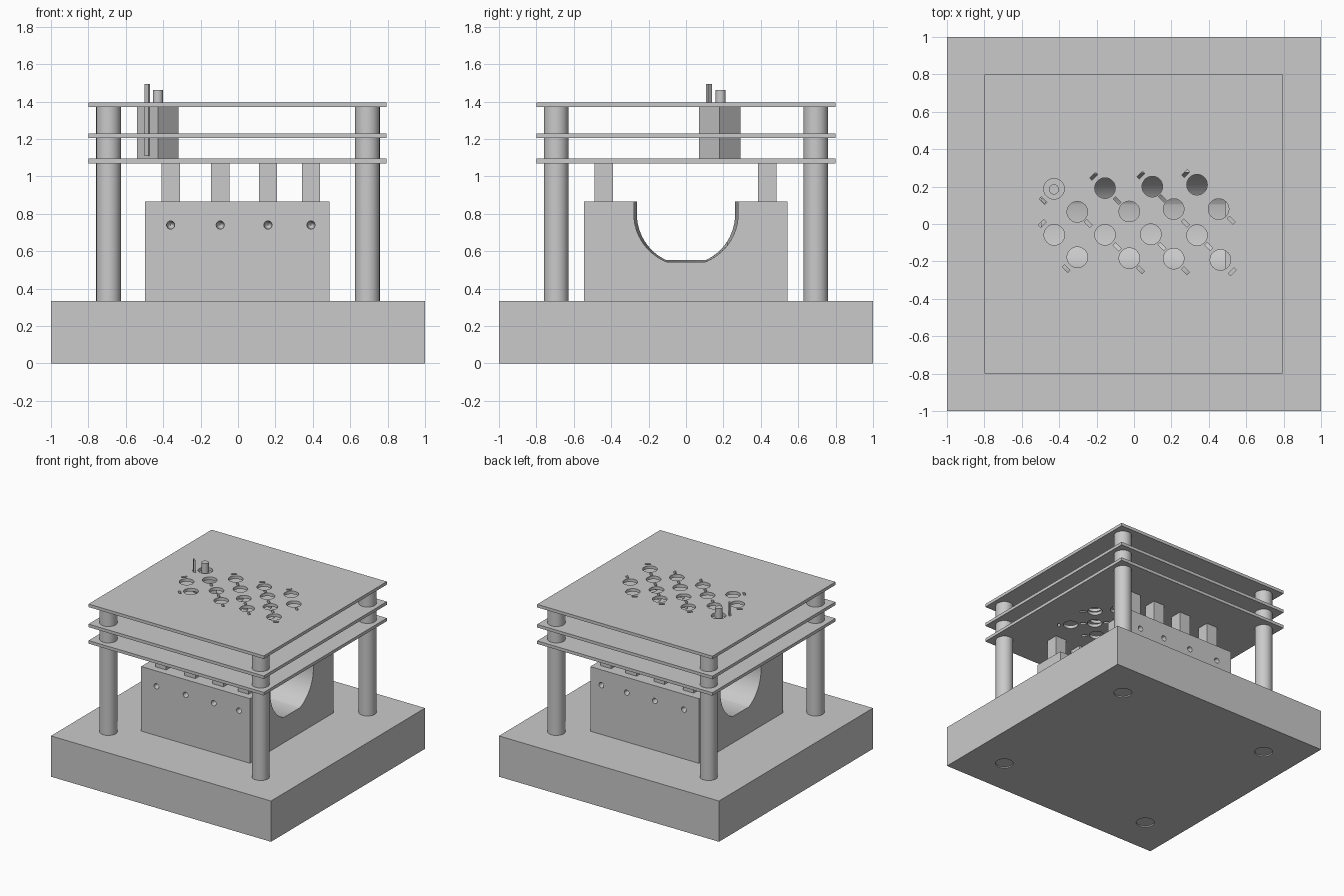
import bpy, bmesh, math
from mathutils import Matrix

cube = bpy.data.objects.get("Cube")
if cube:
    bpy.data.objects.remove(cube, do_unlink=True)

grey = bpy.data.materials.new("plain grey")
grey.use_nodes = True
grey.diffuse_color = (0.59, 0.59, 0.59, 1)
grey.node_tree.nodes["Principled BSDF"].inputs["Base Color"].default_value = (0.59, 0.59, 0.59, 1)


def box(bm, x, y, z, turn=0.0):
    """Box from ranges, turned about its own vertical axis."""
    centre = [(a + b) / 2 for a, b in (x, y, z)]
    size = [b - a for a, b in (x, y, z)]
    m = Matrix.Translation(centre) @ Matrix.Rotation(math.radians(turn), 4, "Z")
    bmesh.ops.create_cube(bm, size=1, matrix=m @ Matrix.Diagonal((*size, 1)))


def rod(bm, x, y, z0, z1, r, sides=48):
    m = Matrix.Translation((x, y, (z0 + z1) / 2))
    bmesh.ops.create_cone(bm, cap_ends=True, segments=sides, radius1=r, radius2=r,
                          depth=z1 - z0, matrix=m)


def finish(name, bm):
    bmesh.ops.recalc_face_normals(bm, faces=bm.faces)
    mesh = bpy.data.meshes.new(name)
    bm.to_mesh(mesh)
    bm.free()
    mesh.materials.clear()
    mesh.materials.append(grey)
    ob = bpy.data.objects.new(name, mesh)
    bpy.context.collection.objects.link(ob)
    return ob


def bake(ob):
    bpy.context.view_layer.update()
    graph = bpy.context.evaluated_depsgraph_get()
    return bpy.data.meshes.new_from_object(ob.evaluated_get(graph))


def cut(ob, *cutters):
    """Subtract the cutters, bake the result and drop the cutters."""
    for c in cutters:
        mod = ob.modifiers.new("cut", "BOOLEAN")
        mod.operation, mod.solver, mod.object = "DIFFERENCE", "EXACT", c
    baked = bake(ob)
    ob.modifiers.clear()
    ob.data = baked
    for c in cutters:
        bpy.data.objects.remove(c, do_unlink=True)


def smooth(ob):
    bpy.ops.object.select_all(action="DESELECT")
    ob.select_set(True)
    bpy.context.view_layer.objects.active = ob
    bpy.ops.object.shade_smooth_by_angle(angle=math.radians(30))


def plate_with_holes(name, outlines, z, thick):
    """Filled flat outline; every further outline becomes a hole."""
    curve = bpy.data.curves.new(name, "CURVE")
    curve.dimensions, curve.fill_mode, curve.extrude = "2D", "BOTH", thick / 2
    for outline in outlines:
        spline = curve.splines.new("POLY")
        spline.points.add(len(outline) - 1)
        for p, (x, y) in zip(spline.points, outline):
            p.co = (x, y, 0, 1)
        spline.use_cyclic_u = True
    sketch = bpy.data.objects.new(name, curve)
    bpy.context.collection.objects.link(sketch)
    bm = bmesh.new()
    bm.from_mesh(bake(sketch))
    bpy.data.objects.remove(sketch, do_unlink=True)
    bmesh.ops.remove_doubles(bm, verts=bm.verts, dist=0.0001)
    bmesh.ops.translate(bm, verts=bm.verts, vec=(0, 0, z + thick / 2))
    for f in bm.faces:
        f.material_index = 0
    smooth(finish(name, bm))


def circle(x, y, r, sides=40):
    angles = [math.tau * i / sides for i in range(sides)]
    return [(x + r * math.cos(a), y + r * math.sin(a)) for a in angles]


def slot(x, y, turn):
    c, s = math.cos(math.radians(turn)), math.sin(math.radians(turn))
    corners = ((-0.021, -0.009), (0.021, -0.009), (0.021, 0.009), (-0.021, 0.009))
    return [(x + u * c - v * s, y + u * s + v * c) for u, v in corners]


POSTS = [(x, y) for x in (-0.692, 0.692) for y in (-0.694, 0.694)]

# Base slab with post sockets
bm = bmesh.new()
box(bm, (-1, 1), (-1, 1), (0, 0.335))
base = finish("base_slab", bm)
bm = bmesh.new()
for x, y in POSTS:
    rod(bm, x, y, -0.05, 0.3, 0.068)
cut(base, finish("socket_cutter", bm))
smooth(base)

# Corner posts
for i, (x, y) in enumerate(POSTS):
    bm = bmesh.new()
    rod(bm, x, y, 0.008, 1.37, 0.066)
    smooth(finish(f"corner_post_{i + 1}", bm))

# Central block with a slightly tapered trough and round-bottomed side holes
COLUMNS = (-0.36, -0.095, 0.16, 0.39)
bm = bmesh.new()
box(bm, (-0.498, 0.49), (-0.545, 0.542), (0.335, 0.866))
block = finish("central_block", bm)

bm = bmesh.new()
rings = []
for x, w, floor in ((-0.55, 0.262, 0.553), (0.55, 0.28, 0.543)):
    half = [(w, 0.95)]
    end = math.acos(0.105 / w)
    for i in range(17):
        a = end * i / 16
        half.append((w * math.cos(a), 0.8 - (0.8 - floor) * math.sin(a) / math.sin(end)))
    profile = half + [(-y, z) for y, z in reversed(half)]
    rings.append([bm.verts.new((x, y, z)) for y, z in profile])
near, far = rings
for i in range(len(near)):
    j = (i + 1) % len(near)
    bm.faces.new((near[i], near[j], far[j], far[i]))
bm.faces.new(near)
bm.faces.new(far)
trough = finish("trough_cutter", bm)

bm = bmesh.new()
for x in COLUMNS:
    for y in (-0.55, 0.547):
        m = Matrix.Translation((x, y, 0.74)) @ Matrix.Diagonal((0.022, 0.06, 0.022, 1))
        bmesh.ops.create_uvsphere(bm, u_segments=24, v_segments=16, radius=1, matrix=m)
cut(block, trough, finish("drill_cutter", bm))
smooth(block)

# Square pegs between block and lowest plate
for side, y in (("front", -0.44), ("back", 0.435)):
    for i, x in enumerate(COLUMNS):
        bm = bmesh.new()
        box(bm, (x - 0.049, x + 0.049), (y - 0.049, y + 0.049), (0.866, 1.07))
        finish(f"{side}_peg_{i + 1}", bm)

# Three perforated plates
HOLES = [(-0.428, 0.188), (-0.155, 0.192), (0.098, 0.2), (0.337, 0.21),
         (-0.303, 0.065), (-0.025, 0.067), (0.212, 0.08), (0.452, 0.08),
         (-0.426, -0.058), (-0.155, -0.058), (0.09, -0.055), (0.337, -0.06),
         (-0.303, -0.178), (-0.025, -0.183), (0.212, -0.185), (0.462, -0.192)]
SLOTS_FALLING = [(-0.486, 0.125), (-0.09, 0.125), (0.152, 0.137), (0.52, 0.02),
                 (-0.245, 0.003), (0.275, 0.005), (0.4, -0.12), (-0.09, -0.122),
                 (0.15, -0.12), (0.035, -0.245), (0.275, -0.25), (-0.363, -0.238)]
SLOTS_RISING = [(-0.215, 0.255), (0.037, 0.262), (0.277, 0.27), (-0.49, 0.003),
                (0.525, -0.255)]
L, R, F, B = -0.8, 0.793, -0.798, 0.8
outlines = [[(L, F), (R, F), (R, B), (L, B)]]
outlines += [circle(x, y, 0.055) for x, y in HOLES]
outlines += [slot(x, y, -45) for x, y in SLOTS_FALLING]
outlines += [slot(x, y, 45) for x, y in SLOTS_RISING]
for name, z in (("lower", 1.07), ("middle", 1.205), ("top", 1.37)):
    plate_with_holes(f"{name}_plate", outlines, z, 0.025)

# Turned box between the plates with its plunger and flat blade
bm = bmesh.new()
box(bm, (-0.507, -0.351), (0.102, 0.258), (1.095, 1.37), 45)
finish("actuator_box", bm)
bm = bmesh.new()
rod(bm, -0.428, 0.185, 1.37, 1.463, 0.027, 32)
smooth(finish("actuator_plunger", bm))
bm = bmesh.new()
box(bm, (-0.5, -0.47), (0.117, 0.129), (1.11, 1.495), -45)
finish("actuator_blade", bm)
